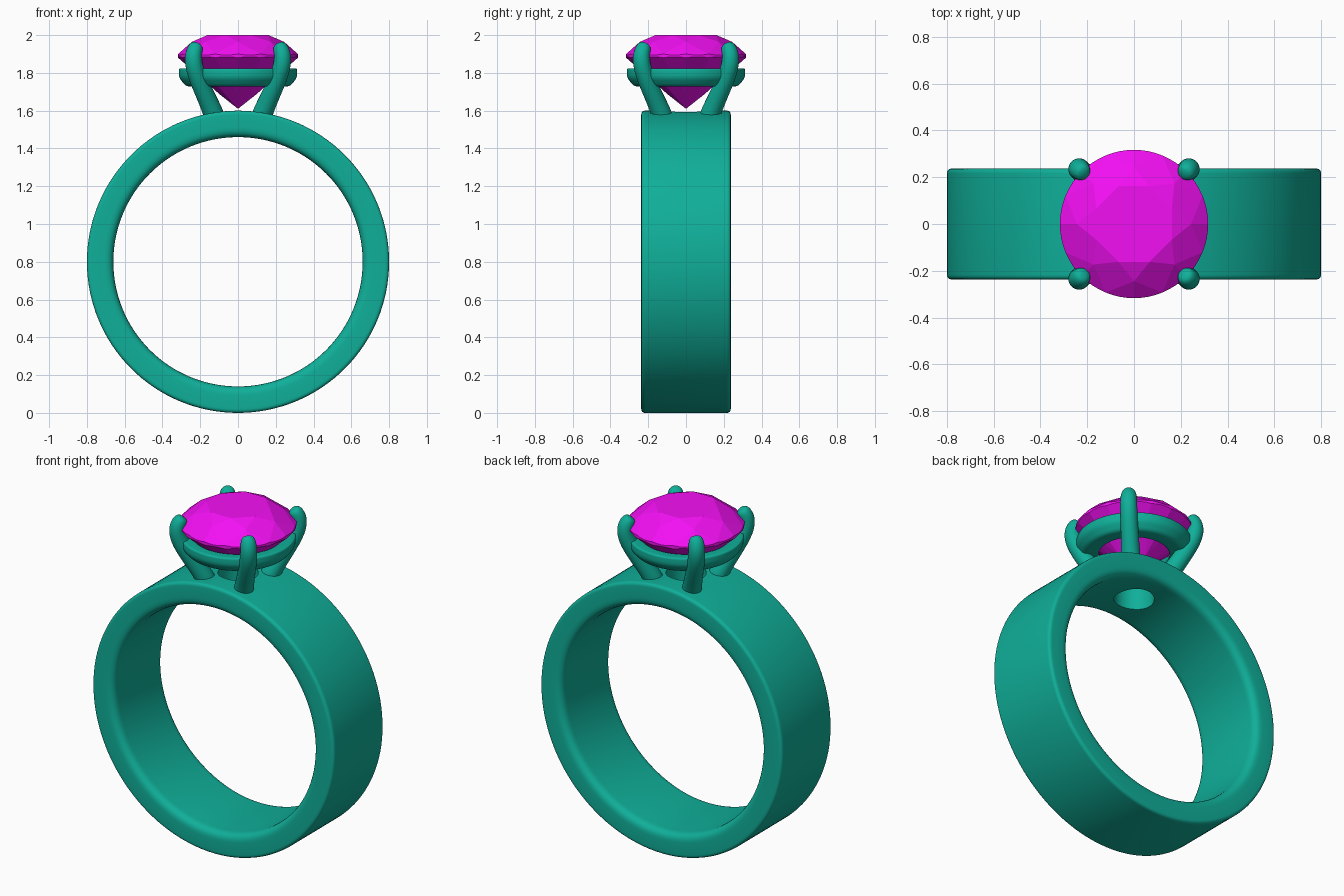
import bpy, bmesh, math
from mathutils import Vector

if "Cube" in bpy.data.objects:
    bpy.data.objects.remove(bpy.data.objects["Cube"])


def material(name, color):
    m = bpy.data.materials.new(name)
    m.diffuse_color = (*color, 1)
    m.use_nodes = True
    m.node_tree.nodes["Principled BSDF"].inputs["Base Color"].default_value = m.diffuse_color
    return m


METAL = material("teal_metal", (0.005, 0.43, 0.32))
STONE = material("magenta_stone", (0.9, 0.005, 0.9))


def finish(name, bm, mat):
    bmesh.ops.recalc_face_normals(bm, faces=bm.faces[:])
    me = bpy.data.meshes.new(name)
    bm.to_mesh(me)
    bm.free()
    me.materials.append(mat)
    ob = bpy.data.objects.new(name, me)
    bpy.context.collection.objects.link(ob)
    return ob


def smooth(ob, angle=35):
    bpy.ops.object.select_all(action='DESELECT')
    ob.select_set(True)
    bpy.context.view_layer.objects.active = ob
    bpy.ops.object.shade_smooth_by_angle(angle=math.radians(angle))


def skin_rings(bm, rings, closed):
    """Bridge rows of vertices with quads."""
    for i in range(len(rings) if closed else len(rings) - 1):
        a, b = rings[i], rings[(i + 1) % len(rings)]
        for j in range(len(a)):
            k = (j + 1) % len(a)
            bm.faces.new((a[j], a[k], b[k], b[j]))


def lathe(name, corners, segs, to_world):
    """Revolve a closed profile; corners are (radius, height, fillet)."""
    profile = []
    n = len(corners)
    for i, (r, h, f) in enumerate(corners):
        p = Vector((r, h))
        a = p + (Vector(corners[i - 1][:2]) - p).normalized() * f
        b = p + (Vector(corners[(i + 1) % n][:2]) - p).normalized() * f
        for s in range(7):
            t = s / 6
            profile.append(a * (1 - t) ** 2 + p * 2 * t * (1 - t) + b * t * t)
    bm = bmesh.new()
    rings = []
    for i in range(segs):
        t = math.tau * i / segs
        rings.append([bm.verts.new(to_world(p.x * math.cos(t), p.x * math.sin(t), p.y)) for p in profile])
    skin_rings(bm, rings, True)
    return finish(name, bm, METAL)


# Wide band with soft edges, drilled under the stone
band = lathe("band", [(0.66, -0.237, 0.05), (0.8, -0.237, 0.022), (0.8, 0.237, 0.022), (0.66, 0.237, 0.05)],
             128, lambda a, b, h: (a, h, b + 0.8))
bpy.ops.mesh.primitive_cylinder_add(vertices=48, radius=0.11, depth=0.5, location=(0, 0, 1.53))
cutter = bpy.context.object
cutter.name = "drill_cutter"
cutter.hide_render = True
cutter.data.materials.append(METAL)
mod = band.modifiers.new("drill", 'BOOLEAN')
mod.operation = 'DIFFERENCE'
mod.solver = 'EXACT'
mod.object = cutter
bpy.context.view_layer.objects.active = band
bpy.ops.object.modifier_apply(modifier=mod.name)
bpy.data.objects.remove(cutter)
smooth(band)

# Basket rail below the stone
rail = lathe("basket_rail", [(0.185, 1.73, 0.02), (0.275, 1.728, 0.02), (0.313, 1.775, 0.02),
                             (0.313, 1.824, 0.012), (0.25, 1.824, 0.015)],
             96, lambda a, b, h: (a, b, h))
smooth(rail)

# Four prongs: (distance from axis, height, thickness), swept then turned to each corner
PATH = [(0.16, 1.53, 0.056), (0.185, 1.59, 0.054), (0.23, 1.66, 0.05), (0.285, 1.745, 0.048),
        (0.325, 1.82, 0.047), (0.338, 1.88, 0.046), (0.325, 1.925, 0.043), (0.30, 1.955, 0.032)]
for i, label in enumerate(("back_right", "back_left", "front_left", "front_right")):
    ang = math.radians(45 + 90 * i)
    out, side = Vector((math.cos(ang), math.sin(ang), 0)), Vector((-math.sin(ang), math.cos(ang), 0))
    pts = [out * r + Vector((0, 0, z)) for r, z, _ in PATH]
    bm = bmesh.new()
    rings = []
    for k, p in enumerate(pts):
        d = (pts[min(k + 1, len(pts) - 1)] - pts[max(k - 1, 0)]).normalized()
        n = side.cross(d)
        rad = PATH[k][2] * 1.06
        rings.append([bm.verts.new(p + rad * (math.cos(t) * side + math.sin(t) * n))
                      for t in (math.tau * j / 10 for j in range(10))])
    skin_rings(bm, rings, False)
    bm.faces.new(rings[0])
    bm.faces.new(rings[-1])
    prong = finish(label + "_prong", bm, METAL)
    prong.modifiers.new("round", 'SUBSURF').levels = 2
    prong.modifiers["round"].render_levels = 2
    for f in prong.data.polygons:
        f.use_smooth = True

# Brilliant-cut stone: a round blank ground by rings of flat facets
bm = bmesh.new()
bmesh.ops.create_cone(bm, cap_ends=True, segments=64, radius1=0.317, radius2=0.317, depth=0.4)
bmesh.ops.translate(bm, verts=bm.verts[:], vec=(0, 0, 1.80))


def grind(angles, inner, outer, up):
    """Cut planes through two (radius, height) points at the given angles."""
    dr, dz = outer[0] - inner[0], outer[1] - inner[1]
    for a in angles:
        c, s = math.cos(math.radians(a)), math.sin(math.radians(a))
        no = Vector((-dz * c * up, -dz * s * up, dr * up)).normalized()
        if no.z * up < 0:
            no = -no
        res = bmesh.ops.bisect_plane(bm, geom=bm.verts[:] + bm.edges[:] + bm.faces[:], dist=1e-6,
                                     plane_co=(inner[0] * c, inner[0] * s, inner[1]),
                                     plane_no=no, clear_outer=True)
        edges = [e for e in res["geom_cut"] if isinstance(e, bmesh.types.BMEdge) and e.is_boundary]
        if edges:
            bmesh.ops.contextual_create(bm, geom=edges)


mains = [22.5 + 45 * k for k in range(8)]
stars = [45 * k for k in range(8)]
girdles = [11.25 + 22.5 * k for k in range(16)]
grind(mains, (0.175, 2.0), (0.317, 1.90), 1)
grind(girdles, (0.240, 1.964), (0.311, 1.90), 1)
grind(stars, (0.1617, 2.0), (0.245, 1.964), 1)
grind(mains, (0, 1.61), (0.317, 1.88), -1)
grind(girdles, (0.098, 1.689), (0.311, 1.88), -1)
bmesh.ops.remove_doubles(bm, verts=bm.verts[:], dist=0.0005)
finish("stone", bm, STONE)
